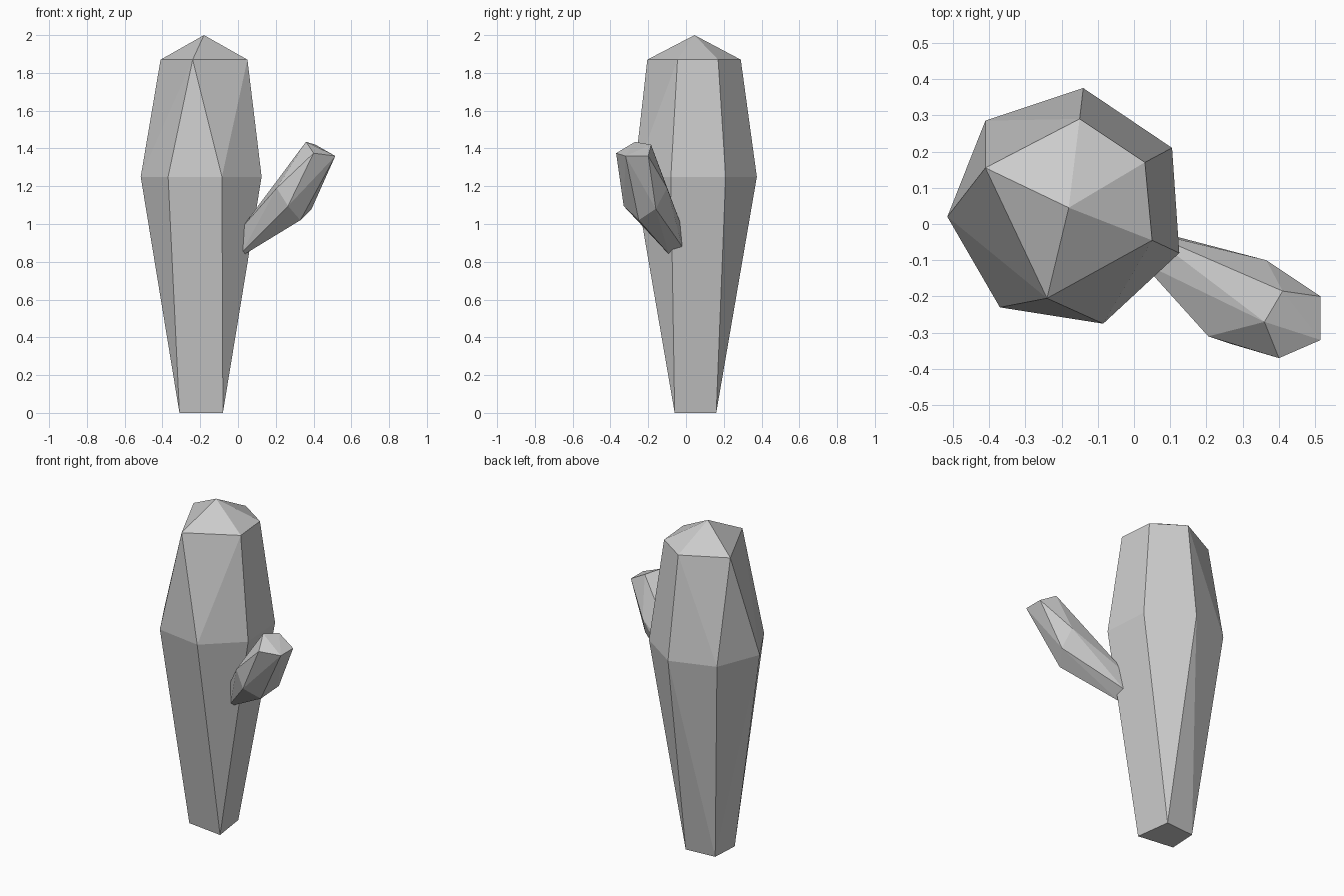
import bpy
import bmesh

default_cube = bpy.data.objects.get("Cube")
if default_cube:
    bpy.data.objects.remove(default_cube, do_unlink=True)


def make_material(name, colour):
    material = bpy.data.materials.new(name)
    material.use_nodes = True
    material.diffuse_color = colour
    shader = next(n for n in material.node_tree.nodes if n.type == 'BSDF_PRINCIPLED')
    shader.inputs["Base Color"].default_value = colour
    return material


def faceted_solid(name, points, material):
    """Wrap the cross-section points of a convex part in flat facets."""
    bm = bmesh.new()
    for point in points:
        bm.verts.new(point)
    hull = bmesh.ops.convex_hull(bm, input=bm.verts[:])
    unused = [v for v in hull["geom_interior"] if isinstance(v, bmesh.types.BMVert)]
    bmesh.ops.delete(bm, geom=unused, context='VERTS')
    # Merge nearly flat neighbours into clean panels
    bmesh.ops.dissolve_limit(bm, angle_limit=0.07, verts=bm.verts[:], edges=bm.edges[:])
    bmesh.ops.recalc_face_normals(bm, faces=bm.faces[:])
    mesh = bpy.data.meshes.new(name)
    bm.to_mesh(mesh)
    bm.free()
    mesh.materials.append(material)
    part = bpy.data.objects.new(name, mesh)
    bpy.context.collection.objects.link(part)
    return part


def ring(height, outline):
    return [(x, y, height) for x, y in outline]


grey = make_material("plain grey", (0.6, 0.6, 0.6, 1.0))

# Trunk: four-sided foot, seven-sided waist, five-sided shoulder and a peak
foot = ring(0, [(-.08, -.06), (-.11, .16), (-.3, .145), (-.31, -.03)])
waist = ring(1.25, [(-.41, .285), (-.14, .375), (.105, .21), (.125, -.08),
                    (-.085, -.275), (-.37, -.23), (-.515, .02)])
shoulder = ring(1.87, [(-.41, .155), (-.15, .29), (.03, .17), (.05, -.045),
                       (-.24, -.205)])
peak = [(-.18, .045, 2)]
faceted_solid("trunk", foot + waist + shoulder + peak, grey)

# Side branch: five-sided root, elbow and tip
root = [(.02, -.105, .98), (.02, -.1, .85), (.035, -.09, .84),
        (.06, -.02, .88), (.03, -.02, .98)]
elbow = [(.205, -.31, 1.19), (.265, -.33, 1.095), (.33, -.25, 1.02),
         (.39, -.16, 1.08), (.365, -.1, 1.19)]
tip = [(.36, -.27, 1.435), (.4, -.37, 1.375), (.515, -.32, 1.36),
       (.515, -.2, 1.36), (.41, -.185, 1.42)]
faceted_solid("side_branch", root + elbow + tip, grey)
